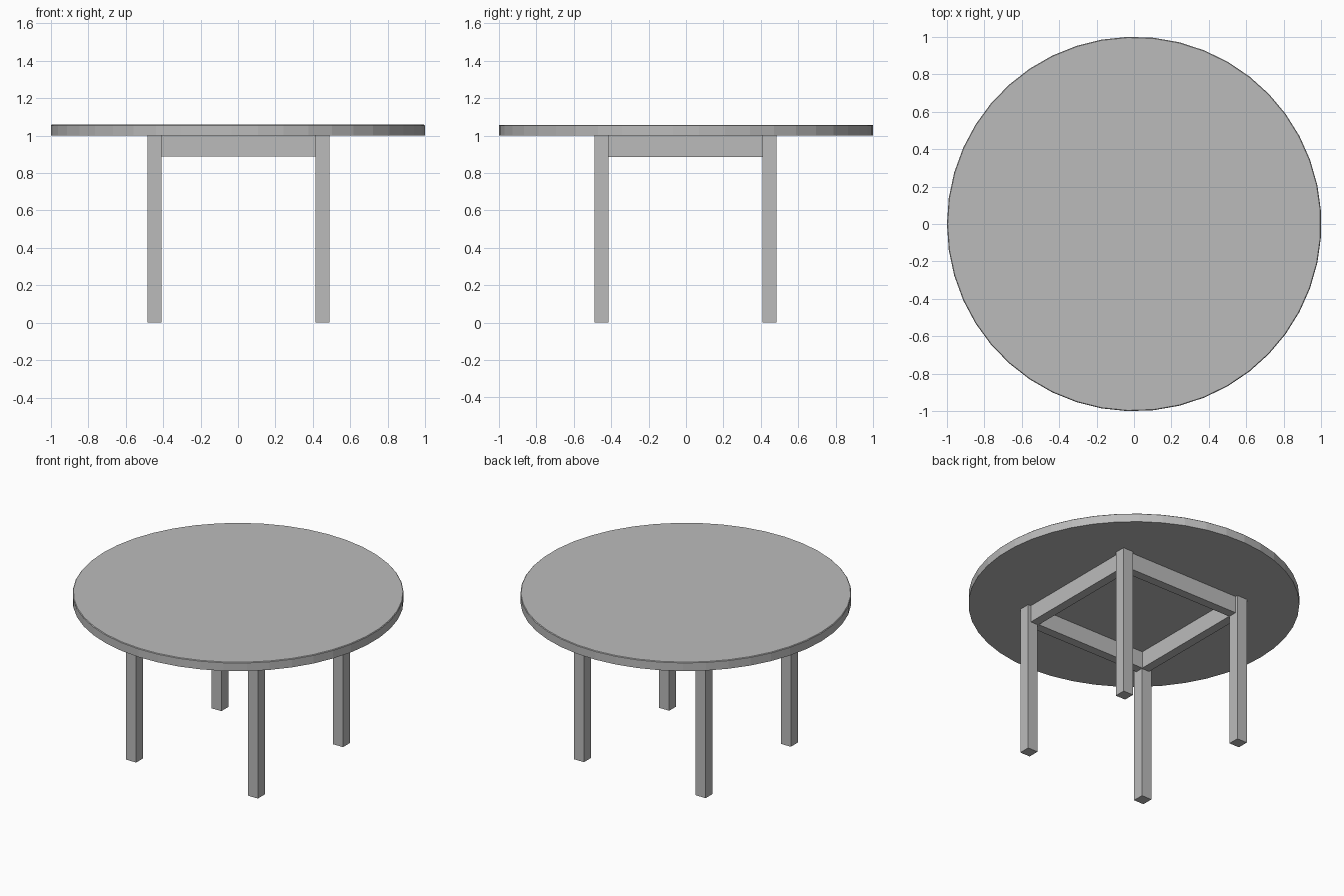
import bpy
import math
from mathutils import Matrix

cube = bpy.data.objects.get("Cube")
if cube:
    bpy.data.objects.remove(cube, do_unlink=True)

# Single plain grey finish
grey = bpy.data.materials.new("plain_grey")
grey.use_nodes = True
colour = (0.5, 0.5, 0.5, 1)
grey.diffuse_color = colour
grey.node_tree.nodes["Principled BSDF"].inputs["Base Color"].default_value = colour


def add_box(name, x, y, z):
    """Box from (min, max) ranges on each axis."""
    bpy.ops.mesh.primitive_cube_add(size=1)
    box = bpy.context.object
    box.name = name
    ranges = (x, y, z)
    size = [hi - lo for lo, hi in ranges]
    centre = [(hi + lo) / 2 for lo, hi in ranges]
    box.data.transform(Matrix.Diagonal((*size, 1)))
    box.location = centre
    box.data.materials.append(grey)
    return box


LEG_TOP = 1.0
LEG_CENTRE, LEG_HALF = 0.449, 0.037
SHIFT_X, SHIFT_Y = 0.002, -0.002
RAIL_IN, RAIL_OUT, RAIL_LOW = 0.408, 0.467, 0.887

# Round faceted top with a fine chamfer on its upper edge
bpy.ops.mesh.primitive_cylinder_add(vertices=45, radius=1.0006, depth=0.058,
                                    location=(0.001, 0, LEG_TOP + 0.029))
top = bpy.context.object
top.name = "table_top"
top.data.transform(Matrix.Rotation(math.radians(90), 4, "Z"))
top.data.materials.append(grey)
weights = top.data.attributes.new("bevel_weight_edge", "FLOAT", "EDGE")
for edge in top.data.edges:
    if all(top.data.vertices[i].co.z > 0 for i in edge.vertices):
        weights.data[edge.index].value = 1
bevel = top.modifiers.new("edge_chamfer", "BEVEL")
bevel.limit_method = "WEIGHT"
bevel.width = 0.004
bevel.segments = 1

# Four square legs
for front, sy in (("front", -1), ("back", 1)):
    for side, sx in (("right", -1), ("left", 1)):
        cx = sx * LEG_CENTRE + SHIFT_X
        cy = sy * LEG_CENTRE + SHIFT_Y
        add_box(f"{front}_{side}_leg", (cx - LEG_HALF, cx + LEG_HALF),
                (cy - LEG_HALF, cy + LEG_HALF), (0, LEG_TOP))

# Apron rails joining the legs, set in slightly from their outer faces
for sign, across, along in ((-1, "front", "right"), (1, "back", "left")):
    band = sorted((sign * RAIL_IN, sign * RAIL_OUT))
    span = (-RAIL_IN - 0.01, RAIL_IN + 0.01)
    height = (RAIL_LOW, LEG_TOP)
    add_box(f"{across}_rail", span, band, height)
    add_box(f"{along}_rail", band, span, height)
